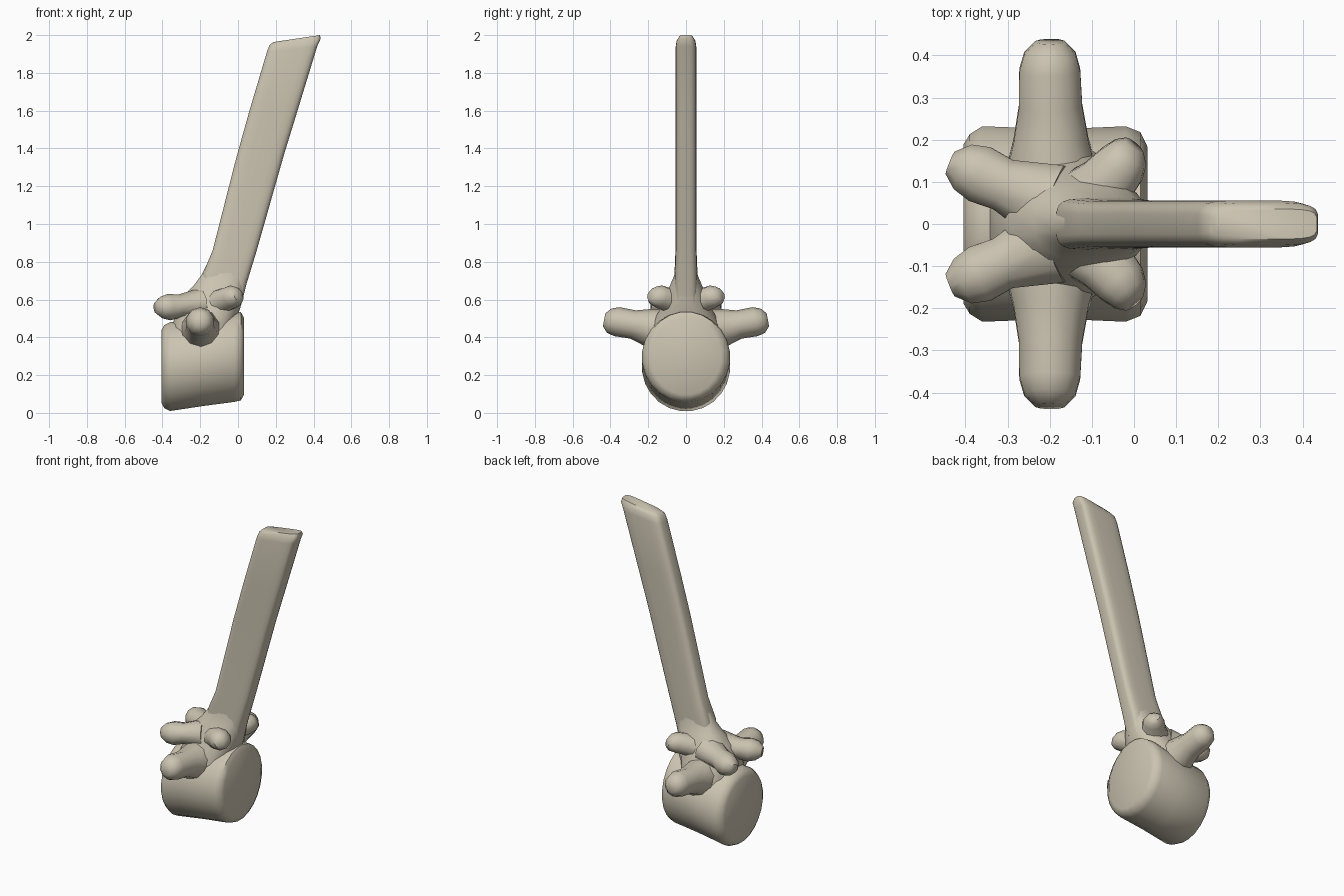
import bpy, bmesh, math
from mathutils import Vector

bone = bpy.data.materials.new("bone_beige")
bone.diffuse_color = (0.60, 0.55, 0.44, 1)


def loft(name, rings, n=16, power=2.0, angle=50):
    """Skin a closed tube over rings given as (centre, half axis u, half axis v)."""
    bm = bmesh.new()
    loops = []
    for c, u, v in rings:
        loop = []
        for i in range(n):
            a = 2 * math.pi * (i + 0.5) / n
            k, s = math.cos(a), math.sin(a)
            k = math.copysign(abs(k) ** (2 / power), k)
            s = math.copysign(abs(s) ** (2 / power), s)
            loop.append(bm.verts.new(Vector(c) + Vector(u) * k + Vector(v) * s))
        loops.append(loop)
    for a, b in zip(loops, loops[1:]):
        for i in range(n):
            j = (i + 1) % n
            bm.faces.new((a[i], a[j], b[j], b[i]))
    bm.faces.new(loops[0])
    bm.faces.new(loops[-1])
    bmesh.ops.recalc_face_normals(bm, faces=bm.faces)
    me = bpy.data.meshes.new(name)
    bm.to_mesh(me)
    bm.free()
    me.materials.append(bone)
    ob = bpy.data.objects.new(name, me)
    bpy.context.collection.objects.link(ob)
    bpy.ops.object.select_all(action='DESELECT')
    ob.select_set(True)
    bpy.context.view_layer.objects.active = ob
    bpy.ops.object.shade_smooth_by_angle(angle=math.radians(angle))
    return ob


def knob(name, stations, up):
    """Tapering process: stations are (centre, half width, half height)."""
    p = [Vector(s[0]) for s in stations]
    axis = (p[-1] - p[0]).normalized()
    side = axis.cross(Vector(up)).normalized()
    top = side.cross(axis)
    loft(name, [(c, side * s[1], top * s[2]) for c, s in zip(p, stations)], n=10)


# Drum-shaped body, sheared so the rear end sits higher
body = [(-0.405, 0.245, 0.19, 0.195), (-0.39, 0.245, 0.215, 0.222),
        (-0.36, 0.245, 0.234, 0.237), (-0.18, 0.27, 0.227, 0.235),
        (-0.02, 0.296, 0.234, 0.240), (0.015, 0.30, 0.22, 0.236),
        (0.032, 0.30, 0.185, 0.205)]
loft("vertebral_body",
     [((x, 0, z), (0, hy, 0), (0, 0, hz)) for x, z, hy, hz in body], n=24)

# Arch narrowing from the body up to the spine
arch = [(0.38, -0.19, 0.16, 0.21), (0.46, -0.185, 0.165, 0.19),
        (0.54, -0.16, 0.17, 0.145), (0.61, -0.135, 0.165, 0.12),
        (0.67, -0.10, 0.14, 0.088), (0.73, -0.07, 0.125, 0.063),
        (0.82, -0.04, 0.11, 0.05)]
loft("neural_arch",
     [((x, 0, z), (hx, 0, 0), (0, hy, 0)) for z, x, hx, hy in arch], n=16, power=2.4)

# Tall flat spine: left edge, right edge, left z, right z, half thickness
spine = [(-0.19, 0.02, 0.62, 0.58, 0.062), (-0.185, 0.045, 0.74, 0.68, 0.062),
         (-0.135, 0.10, 0.86, 0.86, 0.056), (-0.01, 0.245, 1.35, 1.37, 0.056),
         (0.06, 0.325, 1.60, 1.63, 0.056), (0.152, 0.42, 1.91, 1.94, 0.056),
         (0.165, 0.438, 1.945, 1.98, 0.050), (0.185, 0.435, 1.963, 2.0, 0.036)]
loft("spine",
     [(((a + b) / 2, 0, (za + zb) / 2), ((b - a) / 2, 0, (zb - za) / 2), (0, t, 0))
      for a, b, za, zb, t in spine], n=20, power=4.5)

# Paired processes on both sides
for s, tag in ((-1, "front"), (1, "back")):
    knob("side_process_" + tag,
         [((-0.195, s * 0.10, 0.43), 0.12, 0.12), ((-0.197, s * 0.20, 0.452), 0.093, 0.10),
          ((-0.198, s * 0.28, 0.468), 0.079, 0.076), ((-0.20, s * 0.365, 0.483), 0.076, 0.078),
          ((-0.20, s * 0.405, 0.488), 0.064, 0.066), ((-0.20, s * 0.433, 0.493), 0.036, 0.036)],
         (0, 0, 1))
    knob("left_joint_process_" + tag,
         [((-0.20, s * 0.05, 0.58), 0.10, 0.08), ((-0.31, s * 0.093, 0.565), 0.066, 0.062),
          ((-0.365, s * 0.118, 0.56), 0.072, 0.070), ((-0.405, s * 0.135, 0.558), 0.060, 0.058),
          ((-0.436, s * 0.145, 0.556), 0.030, 0.030)],
         (0, 0, 1))
    knob("right_joint_process_" + tag,
         [((-0.12, s * 0.04, 0.57), 0.10, 0.08), ((-0.065, s * 0.10, 0.60), 0.072, 0.064),
          ((-0.03, s * 0.14, 0.615), 0.064, 0.062), ((-0.01, s * 0.168, 0.62), 0.050, 0.050),
          ((0.0, s * 0.187, 0.622), 0.028, 0.028)],
         (0, 0, 1))
